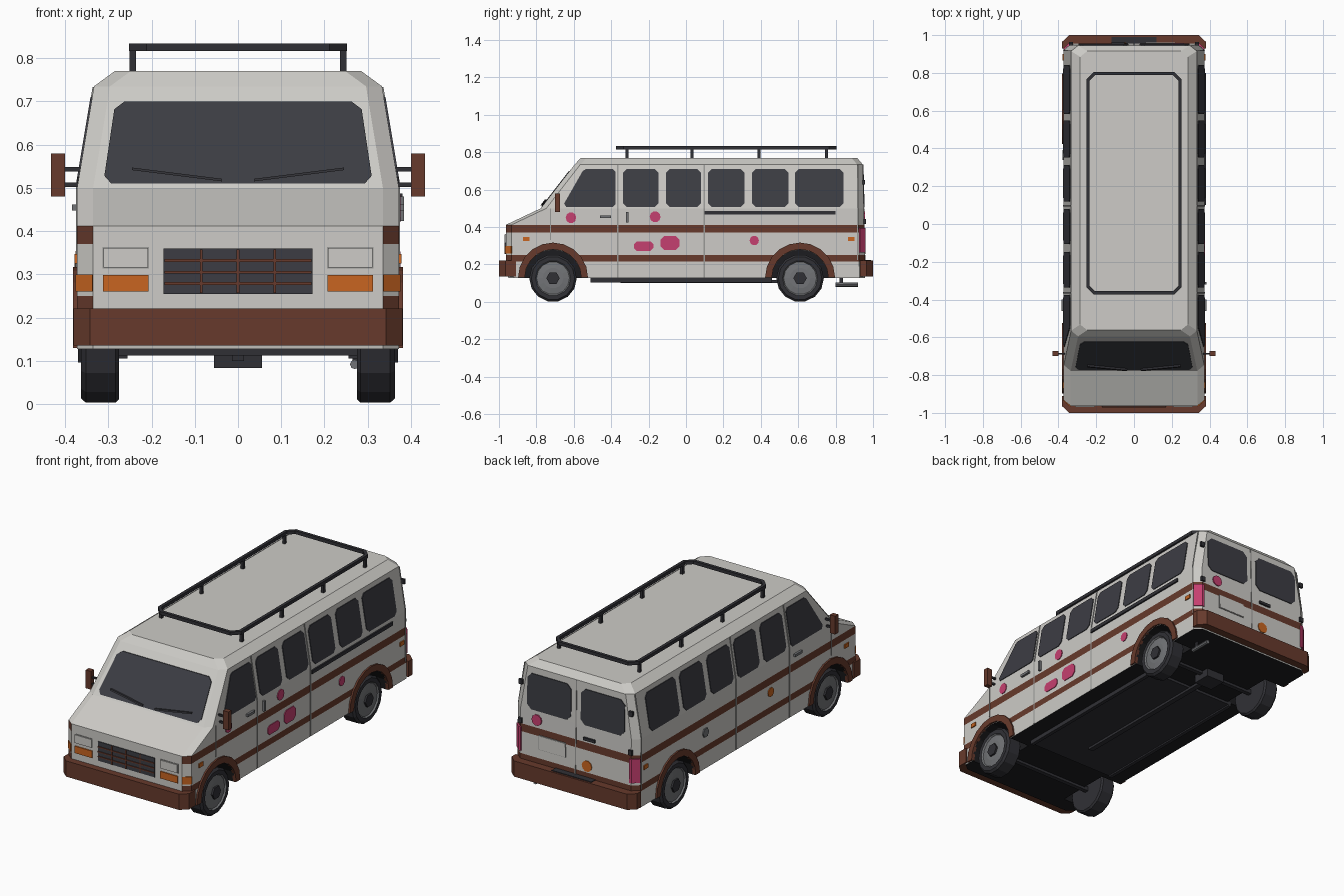
import bpy, bmesh, math
from mathutils import Vector

if "Cube" in bpy.data.objects:
    bpy.data.objects.remove(bpy.data.objects["Cube"])


def material(name, rgb):
    m = bpy.data.materials.new(name)
    m.diffuse_color = (*rgb, 1)
    m.use_nodes = True
    m.node_tree.nodes["Principled BSDF"].inputs["Base Color"].default_value = m.diffuse_color
    return m


PAINT = material("off_white_paint", (0.61, 0.60, 0.57))
GLASS = material("dark_glass", (0.045, 0.046, 0.056))
TRIM = material("dark_trim", (0.03, 0.03, 0.036))
BROWN = material("brown_trim", (0.135, 0.042, 0.025))
ORANGE = material("orange", (0.58, 0.13, 0.015))
PINK = material("pink", (0.56, 0.05, 0.16))
RIM = material("wheel_grey", (0.17, 0.175, 0.185))
SEAM = material("seam_grey", (0.32, 0.32, 0.31))
UNDER = material("underside_black", (0.012, 0.012, 0.014))


def finish(name, bm, mats):
    bmesh.ops.recalc_face_normals(bm, faces=bm.faces)
    me = bpy.data.meshes.new(name)
    bm.to_mesh(me)
    bm.free()
    for m in mats:
        me.materials.append(m)
    ob = bpy.data.objects.new(name, me)
    bpy.context.collection.objects.link(ob)
    return ob


def build(name, mat, parts, mirror=False):
    """Extruded polygons: each part is (points, vector)."""
    bm = bmesh.new()
    for sx in ((1, -1) if mirror else (1,)):
        for pts, vec in parts:
            a = [bm.verts.new((p[0] * sx, p[1], p[2])) for p in pts]
            b = [bm.verts.new(((p[0] + vec[0]) * sx, p[1] + vec[1], p[2] + vec[2])) for p in pts]
            bm.faces.new(a)
            bm.faces.new(b[::-1])
            for i in range(len(a)):
                j = (i + 1) % len(a)
                bm.faces.new((a[j], a[i], b[i], b[j]))
    return finish(name, bm, [mat])


def loft(name, rings, mats, rule):
    """Skin a stack of rings, capped; rule(face, band) gives the material index."""
    bm = bmesh.new()
    vs = [[bm.verts.new(p) for p in r] for r in rings]
    n = len(vs[0])
    bands = [(bm.faces.new(vs[0][::-1]), -1), (bm.faces.new(vs[-1]), len(vs))]
    for k in range(len(vs) - 1):
        for i in range(n):
            j = (i + 1) % n
            bands.append((bm.faces.new((vs[k][i], vs[k][j], vs[k + 1][j], vs[k + 1][i])), k))
    bmesh.ops.recalc_face_normals(bm, faces=bm.faces)
    for f, k in bands:
        f.material_index = rule(f, k)
    return finish(name, bm, mats)


def box(x0, x1, y0, y1, z0, z1):
    return [(x0, y0, z0), (x1, y0, z0), (x1, y1, z0), (x0, y1, z0)], (0, 0, z1 - z0)


def rect(u0, u1, z0, z1, c=0.0):
    if not c:
        return [(u0, z0), (u1, z0), (u1, z1), (u0, z1)]
    return [(u0 + c, z0), (u1 - c, z0), (u1, z0 + c), (u1, z1 - c),
            (u1 - c, z1), (u0 + c, z1), (u0, z1 - c), (u0, z0 + c)]


def oval(u, z, a, b, n=10):
    return [(u + a * math.cos(t * math.tau / n), z + b * math.sin(t * math.tau / n)) for t in range(n)]


def wheel_ring(x, y, r, n=14):
    return [(x, y + p, 0.127 + q) for p, q in oval(0, 0, r, r, n)]


def band(outer, inner, vec, closed):
    n = len(outer)
    return [((outer[i], outer[(i + 1) % n], inner[(i + 1) % n], inner[i]), vec)
            for i in range(n if closed else n - 1)]


# Body levels: height, half width, front y, back y
LEVELS = [(0.127, 0.372, -0.95, 0.957), (0.215, 0.372, -0.963, 0.956), (0.25, 0.372, -0.963, 0.956),
          (0.37, 0.372, -0.963, 0.954), (0.412, 0.372, -0.963, 0.953), (0.5, 0.372, -0.777, 0.951),
          (0.735, 0.333, -0.595, 0.945), (0.77, 0.285, -0.562, 0.915)]


def at(z):
    for a, b in zip(LEVELS, LEVELS[1:]):
        if z <= b[0]:
            t = (z - a[0]) / (b[0] - a[0])
            return [a[i] + t * (b[i] - a[i]) for i in (1, 2, 3)]
    return LEVELS[-1][1:]


def plate(side, pts, d=0.004):
    """Thin plate lying on the body surface: R, L, F or B."""
    if side in "RL":
        s = 1 if side == "R" else -1
        return [(s * (at(z)[0] - 0.003), u, z) for u, z in pts], (s * (d + 0.003), 0, 0)
    k, s = (1, -1) if side == "F" else (2, 1)
    return [(u, at(z)[k] - s * 0.003, z) for u, z in pts], (0, s * (d + 0.003), 0)


# Body shell with painted stripes
def octagon(z, w, f, b, c=0.037, e=0.03):
    return [(x, y, z) for x, y in ((w - c, f), (w, f + e), (w, b - e), (w - c, b),
                                   (c - w, b), (-w, b - e), (-w, f + e), (c - w, f))]


def body_rule(f, k):
    if k == -1:
        return 2
    return 1 if k in (1, 3) and f.normal.y > -0.9 else 0


body = loft("body", [octagon(*l) for l in LEVELS], [PAINT, BROWN, UNDER], body_rule)

# Wheel wells cut out of the body
WHEELS = (-0.711, 0.61)
cutter = build("well_cutter", UNDER, [(wheel_ring(0.25, y, 0.153, 16), (0.2, 0, 0)) for y in WHEELS], True)
cutter.hide_render = True
cutter.data.materials.clear()
for m in (PAINT, BROWN, UNDER):
    cutter.data.materials.append(m)
for p in cutter.data.polygons:
    p.material_index = 2
mod = body.modifiers.new("wells", 'BOOLEAN')
mod.object, mod.operation, mod.solver = cutter, 'DIFFERENCE', 'EXACT'
bpy.context.view_layer.objects.active = body
bpy.ops.object.modifier_apply(modifier="wells")
bpy.data.objects.remove(cutter)

# Wheels, hubs and arch flares
for i, y in enumerate(WHEELS):
    end = ("front", "rear")[i]
    for s, sn in ((1, "right"), (-1, "left")):
        prof = [(0.275, 0.118), (0.283, 0.127), (0.352, 0.127), (0.363, 0.116),
                (0.363, 0.094), (0.355, 0.088), (0.36, 0.055)]
        loft(f"{end}_{sn}_wheel", [wheel_ring(s * x, y, r) for x, r in prof], [TRIM, RIM],
             lambda f, k: 1 if k >= 4 else 0)
    build(f"{end}_hubs", TRIM, [(wheel_ring(0.355, y, 0.036, 6), (0.015, 0, 0))], True)
    arc = [math.pi * t / 10 for t in range(11)]
    o, n = [[(0.362, y + r * math.cos(a), 0.13 + r * math.sin(a)) for a in arc] for r in (0.187, 0.151)]
    build(f"{end}_arch_flares", BROWN, band(o, n, (0.019, 0, 0), False), True)

# Bumpers
def bumper(y_in, y_mid, y_out):
    return [([(-0.38, y_in, 0.135), (-0.38, y_mid, 0.135), (-0.342, y_out, 0.135),
              (0.342, y_out, 0.135), (0.38, y_mid, 0.135), (0.38, y_in, 0.135)], (0, 0, 0.086))]


build("front_bumper", BROWN, bumper(-0.91, -0.965, -1.0))
build("rear_bumper", BROWN, bumper(0.93, 0.965, 1.0))
build("rear_step", TRIM, [box(-0.12, 0.12, 0.955, 0.99, 0.218, 0.225)])

# Glass
WIN = [(-0.337, -0.147), (-0.107, 0.08), (0.118, 0.312), (0.353, 0.548), (0.583, 0.842)]
build("side_windows", GLASS, [plate("R", rect(a, b, 0.508, 0.71, 0.02)) for a, b in WIN]
      + [plate("R", [(-0.64, 0.508), (-0.39, 0.508), (-0.376, 0.522), (-0.376, 0.695), (-0.39, 0.71),
                     (-0.535, 0.71), (-0.552, 0.7), (-0.652, 0.525)])], True)
half = [(0.293, 0.51), (0.309, 0.528), (0.286, 0.682), (0.262, 0.70)]
build("windshield", GLASS, [plate("F", half + [(-x, z) for x, z in half[::-1]])])
build("rear_windows", GLASS, [plate("B", rect(0.03, 0.295, 0.505, 0.70, 0.025))], True)
build("wipers", TRIM, [plate("F", [(0.037, 0.515), (0.245, 0.541), (0.245, 0.547), (0.037, 0.521)], 0.014)], True)

# Front face: grille and lamps
build("grille", GLASS, [plate("F", rect(-0.172, 0.172, 0.255, 0.36))])
build("grille_bars", BROWN, [plate("F", rect(x - 0.003, x + 0.003, 0.257, 0.358), 0.008) for x in (-0.085, 0, 0.085)]
      + [plate("F", rect(-0.17, 0.17, z - 0.003, z + 0.003), 0.008) for z in (0.279, 0.305, 0.332)])
build("headlight_rims", SEAM, [plate("F", rect(0.206, 0.313, 0.314, 0.363), 0.003)], True)
build("headlights", PAINT, [plate("F", rect(0.208, 0.311, 0.316, 0.361), 0.007)], True)
build("turn_signals", ORANGE, [plate("F", rect(0.207, 0.312, 0.26, 0.298), 0.006)], True)
build("corner_lamps", ORANGE, [([(0.337, -0.967, 0.26), (0.376, -0.935, 0.26), (0.36, -0.92, 0.26),
                                 (0.33, -0.94, 0.26)], (0, 0, 0.04))], True)
build("side_markers", ORANGE, [plate("R", rect(a, a + 0.035, 0.325, 0.347), 0.006) for a in (-0.872, 0.865)], True)

# Rear face: lamps, plate, door fittings
build("tail_lights", PINK, [([(0.328, 0.961, 0.265), (0.342, 0.961, 0.265), (0.375, 0.93, 0.265),
                              (0.36, 0.91, 0.265), (0.328, 0.93, 0.265)], (0, 0, 0.13))], True)
build("plate_recess_rim", SEAM, [plate("B", rect(0.058, 0.222, 0.298, 0.377), 0.003)])
build("plate_recess", PAINT, [plate("B", rect(0.061, 0.219, 0.301, 0.374), 0.005)])
build("rear_hinges", TRIM, [plate("B", rect(0.322, 0.345, z - 0.013, z + 0.013), 0.01) for z in (0.64, 0.43)], True)
build("rear_handle", TRIM, [plate("B", rect(-0.12, -0.05, 0.425, 0.44), 0.01)])
build("rear_door_seam", SEAM, [plate("B", rect(-0.003, 0.003, 0.22, 0.735), 0.003)])

# Side door seams, handles, sliding rail
build("side_door_seams", SEAM, [plate("R", rect(y - 0.004, y + 0.004, a, b), 0.003)
                                for y in (-0.365, 0.097) for a, b in ((0.13, 0.5), (0.5, 0.733))]
      + [plate("R", rect(-0.727, -0.722, 0.33, 0.5), 0.003)], True)
build("rear_corner_seams", SEAM, [plate("R", rect(0.915, 0.919, a, b), 0.003)
                                  for a, b in ((0.225, 0.5), (0.5, 0.733))], True)
build("front_door_handles", RIM, [plate("R", rect(-0.46, -0.40, 0.448, 0.462), 0.012)], True)
build("sliding_door_handle", RIM, [plate("R", rect(-0.32, -0.308, 0.424, 0.48), 0.012)])
build("sliding_rail", TRIM, [plate("R", rect(0.10, 0.80, 0.468, 0.487), 0.008)])

# Painted flowers and fuel cap
build("pink_flowers", PINK, [plate("R", oval(-0.615, 0.45, 0.028, 0.03)), plate("R", oval(-0.165, 0.455, 0.029, 0.03)),
                             plate("R", rect(-0.278, -0.175, 0.273, 0.324, 0.015)),
                             plate("R", rect(-0.135, -0.036, 0.277, 0.352, 0.018)),
                             plate("R", oval(0.365, 0.328, 0.025, 0.026)),
                             plate("B", oval(0.235, 0.455, 0.03, 0.03), 0.006)])
build("orange_flowers", ORANGE, [plate("L", oval(-0.2, 0.33, 0.025, 0.025)), plate("B", oval(-0.07, 0.285, 0.03, 0.03))])
build("fuel_cap", RIM, [plate("L", oval(0.365, 0.325, 0.026, 0.026, 6), 0.006)])

# Mirrors
build("mirrors", BROWN, [box(0.40, 0.432, -0.70, -0.673, 0.48, 0.58)], True)
build("mirror_arms", TRIM, [box(0.35, 0.405, -0.692, -0.682, z - 0.005, z + 0.005) for z in (0.507, 0.543)], True)

# Roof rack
def rack_loop(d):
    return [(x, y, 0.816) for x, y in rect(-0.252 + d, 0.252 - d, -0.373 + d, 0.805 - d, 0.04 - d * 0.6)]


build("roof_rack_rail", TRIM, band(rack_loop(0), rack_loop(0.017), (0, 0, 0.018), True))
build("roof_rack_posts", TRIM, [box(0.236, 0.251, y - 0.008, y + 0.008, 0.765, 0.82)
                                for y in (-0.315, 0.032, 0.39, 0.75)], True)

# Underbody
build("floor_pan", TRIM, [box(-0.275, 0.275, -0.51, 0.46, 0.113, 0.13)])
build("side_rails", TRIM, [box(0.255, 0.275, -0.51, 0.46, 0.105, 0.115)], True)
build("drive_shaft", TRIM, [box(-0.014, 0.014, -0.35, 0.58, 0.1, 0.116)])
build("axles", TRIM, [box(-0.28, 0.28, y - 0.012, y + 0.012, 0.113, 0.137) for y in WHEELS])
build("differential", TRIM, [box(-0.055, 0.055, 0.56, 0.66, 0.083, 0.135)])
build("exhaust", RIM, [([(0.27 + p, 0.80, 0.092 + q) for p, q in oval(0, 0, 0.011, 0.011, 8)], (0, 0.12, 0))])
build("exhaust_hanger", TRIM, [box(0.265, 0.275, 0.82, 0.84, 0.095, 0.13)])
